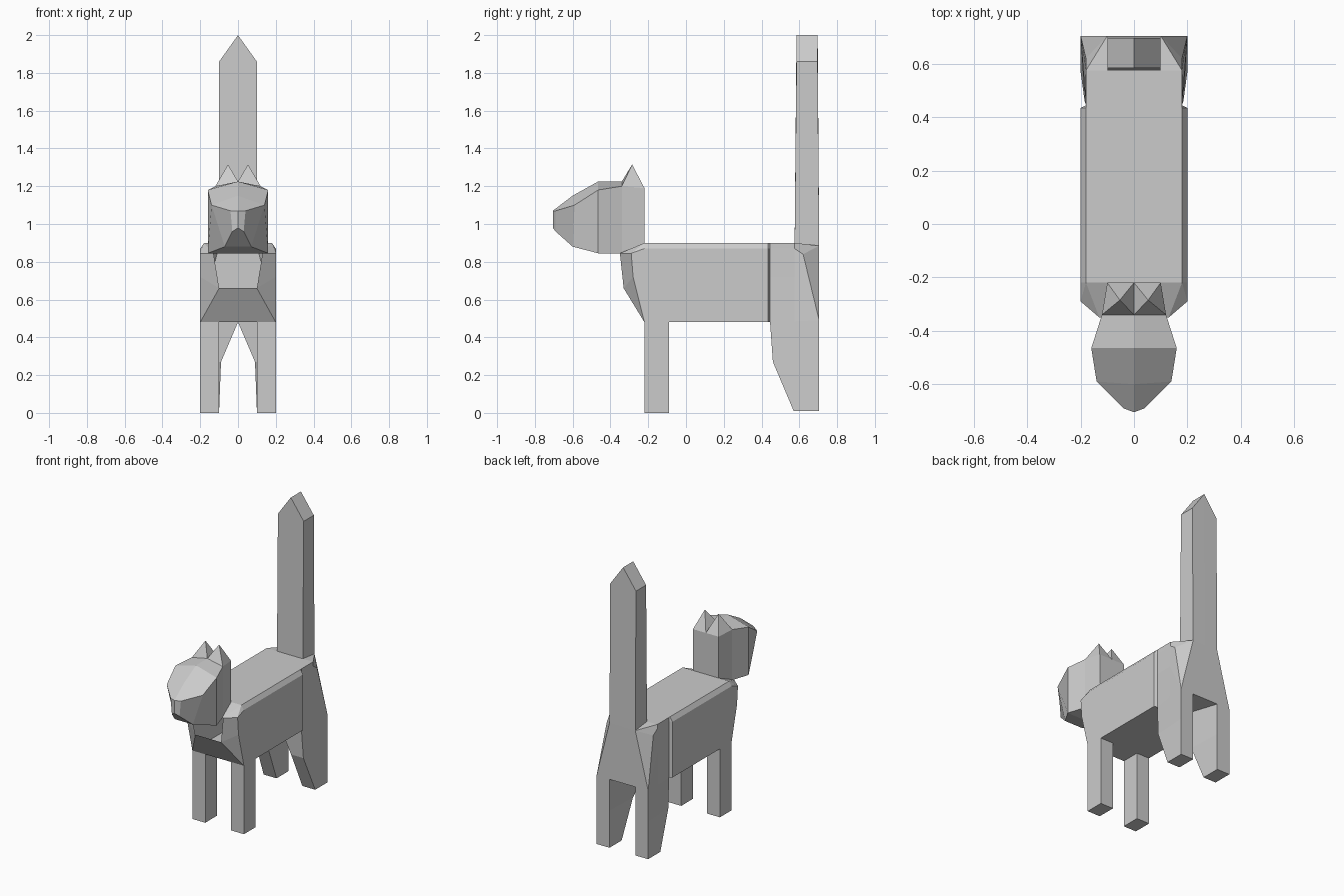
import bpy, bmesh

if "Cube" in bpy.data.objects:
    bpy.data.objects.remove(bpy.data.objects["Cube"])


def build(name, faces):
    """Make a flat-shaded mesh from right-half faces, mirrored across x = 0."""
    bm = bmesh.new()
    for s in (1, -1):
        for f in faces:
            pts = []
            for p in f:
                if p not in pts:
                    pts.append(p)
            if len(pts) > 2:
                bm.faces.new([bm.verts.new((s * x, y, z)) for x, y, z in pts])
    bmesh.ops.remove_doubles(bm, verts=bm.verts[:], dist=0.0005)
    bmesh.ops.recalc_face_normals(bm, faces=bm.faces[:])
    me = bpy.data.meshes.new(name)
    bm.to_mesh(me)
    bm.free()
    ob = bpy.data.objects.new(name, me)
    bpy.context.collection.objects.link(ob)
    return ob


def loft(rings, skip=()):
    """Faces between successive rings; skip holds (ring, strip) openings."""
    out = []
    for i, (a, b) in enumerate(zip(rings, rings[1:])):
        for j in range(len(a) - 1):
            if (i, j) not in skip:
                out.append((a[j], a[j + 1], b[j + 1], b[j]))
    return out


def body_ring(y, w, inner=0.1):
    return [(0, y, .9), (.18, y, .9), (w, y, .87), (w, y, .72),
            (w, y, .48), (inner, y, .48), (0, y, .48)]


# Body: chest, trunk and haunches, open where the legs and tail join
chest_top, chest_low = (.13, -.35, .845), (.1, -.33, .66)
rump, corner = (.18, .62, .84), (.2, .705, .49)
back_top, back_low = (.1, .705, .885), (.1, .705, .49)
rings = [
    [(0, -.35, .845), chest_top, chest_top, chest_low, chest_low,
     (0, -.33, .66), (0, -.33, .66)],
    [(0, -.22, .9), (.18, -.22, .9), (.2, -.29, .845), (.2, -.28, .72),
     (.2, -.22, .48), (.1, -.22, .48), (0, -.22, .48)],
    body_ring(-.22, .2),
    body_ring(-.09, .2),
    body_ring(.435, .2, 0),
    body_ring(.445, .18, 0),
    [(0, .575, .9), (.18, .575, .9), (.18, .575, .87), (.183, .575, .72),
     (.19, .575, .485), (.05, .575, .485), (0, .575, .485)],
    [(0, .705, .885), back_top, rump, corner, corner, back_low, (0, .705, .49)],
]
faces = loft(rings, {(2, 4), (5, 4), (6, 4), (6, 0)})
faces += [
    ((.1, .575, .9), (.18, .575, .9), back_top),
    ((0, .705, .885), back_top, back_low, (0, .705, .49)),
    (back_top, rump, corner), (back_top, corner, back_low),
]
build("body", faces)

# Front legs
rings = [[(x, y, z) for x, y in ((.1, -.22), (.2, -.22), (.2, -.09), (.1, -.09), (.1, -.22))]
         for z in (.48, 0)]
build("front_legs", loft(rings) + [rings[-1]])

# Hind legs, bent at the knee
rings = [
    [(.18, .445, .48), corner, back_low, (0, .445, .48)],
    [(.185, .46, .27), (.2, .705, .27), (.1, .705, .27), (.09, .46, .27)],
    [(.2, .57, .01), (.2, .705, .01), (.1, .705, .01), (.1, .57, .01)],
]
rings = [r + r[:1] for r in rings]
build("hind_legs", loft(rings) + [rings[-1]])

# Tail with a pointed tip
rings = [
    [(0, .575, .9), (.1, .575, .9), (.1, .585, 1.86), (0, .585, 2)],
    [(0, .705, .885), back_top, (.1, .697, 1.86), (0, .697, 2)],
]
build("tail", loft(rings, {(0, 0)}) + rings)

# Head, from nose to nape
rings = [
    [(0, -.705, 1.07), (.04, -.69, 1.07), (.03, -.69, .96), (0, -.705, .98)],
    [(0, -.6, 1.15), (.14, -.59, 1.1), (.07, -.6, .88), (0, -.6, .88)],
    [(0, -.465, 1.225), (.16, -.465, 1.18), (.16, -.465, .845), (0, -.465, .845)],
    [(0, -.34, 1.225), (.12, -.34, 1.2), (.12, -.34, .845), (0, -.34, .845)],
    [(0, -.22, 1.19), (.1, -.22, 1.19), (.1, -.22, .845), (0, -.22, .845)],
]
build("head", loft(rings, {(3, 0), (3, 2)}) + [rings[0], rings[-1]])

# Ears
base = [rings[3][0], rings[3][1], rings[4][1], rings[4][0]]
tip = (.053, -.285, 1.315)
build("ears", [(base[i], base[(i + 1) % 4], tip) for i in range(4)])
